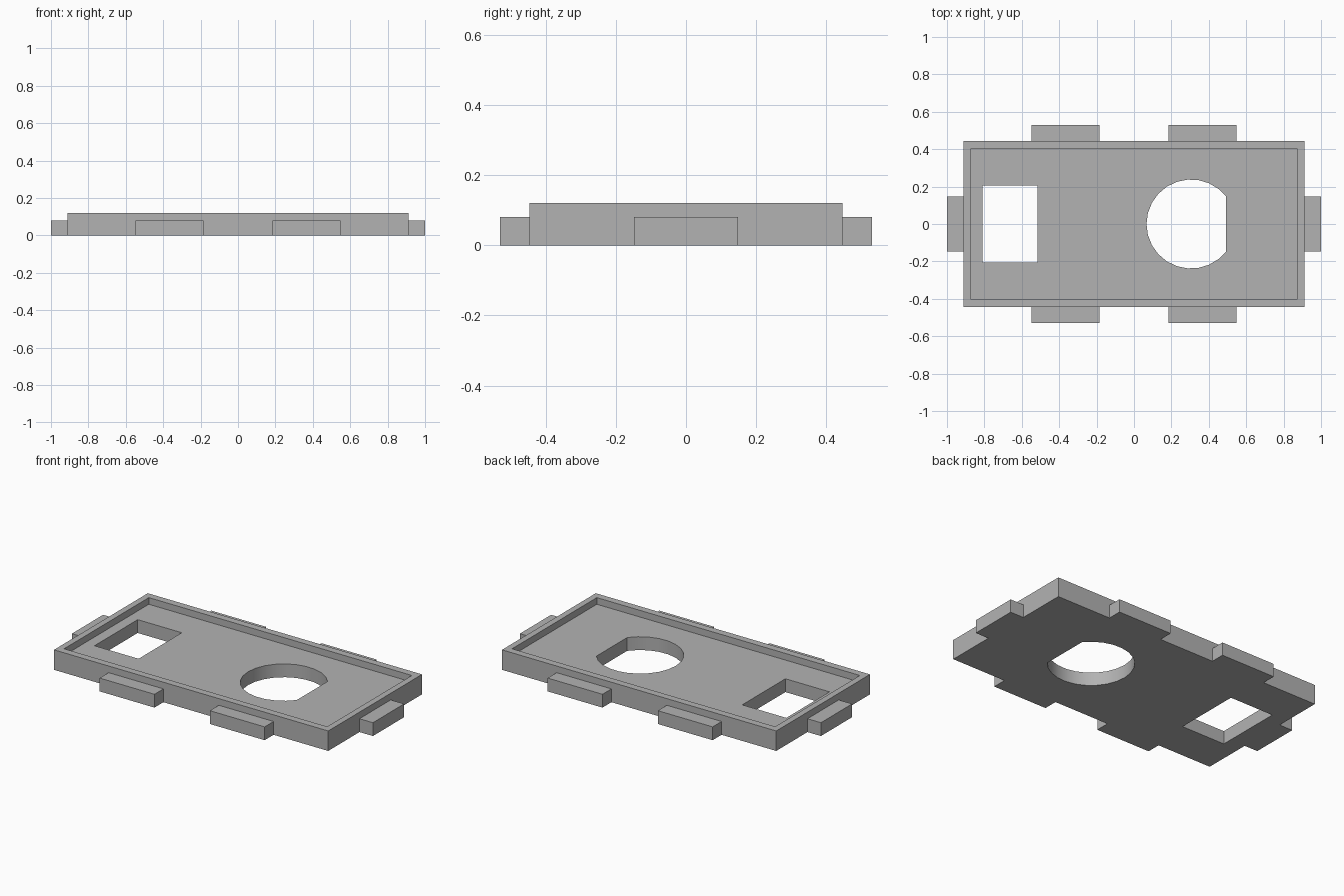
import bpy, bmesh, math

default = bpy.data.objects.get("Cube")
if default:
    bpy.data.objects.remove(default, do_unlink=True)

# Single grey plastic
grey = bpy.data.materials.new("mid_grey")
grey.use_nodes = True
COLOUR = (0.45, 0.45, 0.45, 1)
grey.diffuse_color = COLOUR
grey.node_tree.nodes["Principled BSDF"].inputs["Base Color"].default_value = COLOUR

BODY_X, BODY_Y, BODY_H = 0.911, 0.445, 0.12
FLOOR_H = 0.08
TAB_X, TAB_Y = 1.0, 0.53


def prism(name, outline, z0, z1):
    """Extrude a counter-clockwise outline from z0 up to z1."""
    bm = bmesh.new()
    base = bm.faces.new([bm.verts.new((x, y, z0)) for x, y in outline])
    top = bmesh.ops.extrude_face_region(bm, geom=[base], use_keep_orig=True)["geom"]
    bmesh.ops.translate(bm, vec=(0, 0, z1 - z0),
                        verts=[v for v in top if isinstance(v, bmesh.types.BMVert)])
    bmesh.ops.recalc_face_normals(bm, faces=bm.faces)
    mesh = bpy.data.meshes.new(name)
    bm.to_mesh(mesh)
    bm.free()
    mesh.materials.append(grey)
    obj = bpy.data.objects.new(name, mesh)
    bpy.context.collection.objects.link(obj)
    return obj


def box(name, x0, x1, y0, y1, z0, z1):
    return prism(name, [(x0, y0), (x1, y0), (x1, y1), (x0, y1)], z0, z1)


def cut(target, cutter):
    """Subtract the cutter from the target and discard it."""
    cutter.hide_render = True
    mod = target.modifiers.new("cut", "BOOLEAN")
    mod.operation, mod.solver, mod.object = "DIFFERENCE", "EXACT", cutter
    bpy.context.view_layer.objects.active = target
    bpy.ops.object.modifier_apply(modifier=mod.name)
    bpy.data.objects.remove(cutter, do_unlink=True)


# Tray body with its shallow recess
tray = box("tray_body", -BODY_X, BODY_X, -BODY_Y, BODY_Y, 0, BODY_H)
cut(tray, box("recess_cutter", -0.874, 0.874, -0.402, 0.402, FLOOR_H, 0.3))

# Rectangular opening
cut(tray, box("window_cutter", -0.81, -0.517, -0.205, 0.205, -0.1, 0.3))

# Round opening with one flat side facing +x
centre, radius, flat, steps = 0.305, 0.238, 0.188, 20
start = math.acos(flat / radius)
sweep = 2 * (math.pi - start)
angles = [start + sweep * i / steps for i in range(steps + 1)]
cut(tray, prism("round_cutter",
                [(centre + radius * math.cos(a), radius * math.sin(a)) for a in angles],
                -0.1, 0.3))

bpy.ops.object.select_all(action="DESELECT")
tray.select_set(True)
bpy.context.view_layer.objects.active = tray
bpy.ops.object.shade_smooth_by_angle(angle=math.radians(30))

# Two tabs on each long side
for side, sy in (("front", -1), ("back", 1)):
    y0, y1 = sorted((sy * BODY_Y, sy * TAB_Y))
    for hand, sx in (("right", -1), ("left", 1)):
        x0, x1 = sorted((sx * 0.184, sx * 0.548))
        box(f"{side}_{hand}_tab", x0, x1, y0, y1, 0, FLOOR_H)

# One tab on each end
for hand, sx in (("right", -1), ("left", 1)):
    x0, x1 = sorted((sx * BODY_X, sx * TAB_X))
    box(f"{hand}_end_tab", x0, x1, -0.148, 0.148, 0, FLOOR_H)
